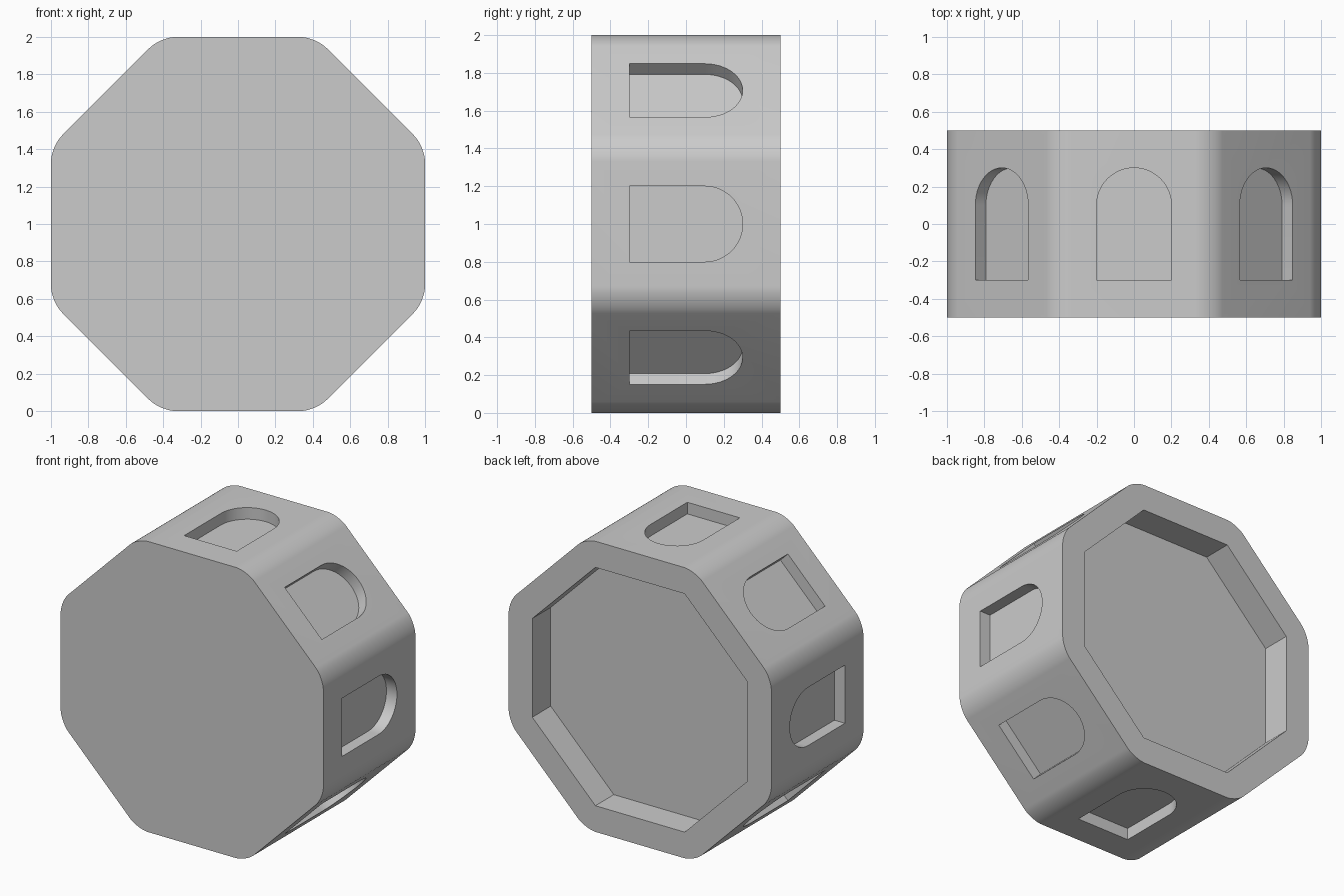
import bpy
import bmesh
from math import radians, cos, sin, pi
from mathutils import Matrix, Vector

cube = bpy.data.objects.get("Cube")
if cube:
    bpy.data.objects.remove(cube, do_unlink=True)

grey = bpy.data.materials.new("light grey")
grey.use_nodes = True
colour = (0.6, 0.6, 0.6, 1)
grey.diffuse_color = colour
grey.node_tree.nodes["Principled BSDF"].inputs["Base Color"].default_value = colour

CENTRE = Vector((0, 0, 1))


def add_prism(bm, points, direction):
    """Extrude a closed outline along a direction and return its side edges."""
    base = bm.faces.new([bm.verts.new(p) for p in points])
    result = bmesh.ops.extrude_face_region(bm, geom=[base], use_keep_orig=True)
    top = [v for v in result["geom"] if isinstance(v, bmesh.types.BMVert)]
    bmesh.ops.translate(bm, verts=top, vec=direction)
    bmesh.ops.recalc_face_normals(bm, faces=bm.faces)
    base_verts = set(base.verts)
    return [e for v in top for e in v.link_edges if e.other_vert(v) in base_verts]


def octagon(apothem, y):
    radius = apothem / cos(pi / 8)
    angles = [(i + 0.5) * pi / 4 for i in range(8)]
    return [CENTRE + Vector((radius * cos(a), y, radius * sin(a))) for a in angles]


def make_object(name, bm):
    mesh = bpy.data.meshes.new(name)
    bm.to_mesh(mesh)
    bm.free()
    mesh.materials.append(grey)
    obj = bpy.data.objects.new(name, mesh)
    bpy.context.collection.objects.link(obj)
    return obj


# Octagonal body with rounded long edges
bm = bmesh.new()
sides = add_prism(bm, octagon(1, -0.5), (0, 1, 0))
bmesh.ops.bevel(bm, geom=sides, offset=0.083, offset_type='OFFSET',
                segments=10, profile=0.5, affect='EDGES')
body = make_object("octagonal_body", bm)

# Cutters: the octagonal back recess and an arched niche on every side
bm = bmesh.new()
add_prism(bm, octagon(0.82, 0.3), (0, 0.4, 0))
arch = [(-0.2, -0.3), (0.2, -0.3)]
arch += [(0.2 * cos(i * pi / 24), 0.1 + 0.2 * sin(i * pi / 24)) for i in range(25)]
for side in range(8):
    turn = Matrix.Rotation(side * pi / 4, 3, 'Y')
    outline = [CENTRE + turn @ Vector((x, y, 0.92)) for x, y in arch]
    add_prism(bm, outline, turn @ Vector((0, 0, 0.2)))
cutter = make_object("recess_cutter", bm)
cutter.hide_render = True
cutter.hide_viewport = True

cut = body.modifiers.new("recesses", 'BOOLEAN')
cut.operation = 'DIFFERENCE'
cut.solver = 'EXACT'
cut.object = cutter

# Bake the cut, then shade curved parts smooth with crisp rims
bpy.context.view_layer.update()
cut_mesh = bpy.data.meshes.new_from_object(
    body.evaluated_get(bpy.context.evaluated_depsgraph_get()))
body.modifiers.clear()
body.data = cut_mesh
bpy.data.objects.remove(cutter, do_unlink=True)
bpy.ops.object.select_all(action='DESELECT')
body.select_set(True)
bpy.context.view_layer.objects.active = body
bpy.ops.object.shade_smooth_by_angle(angle=radians(30))
